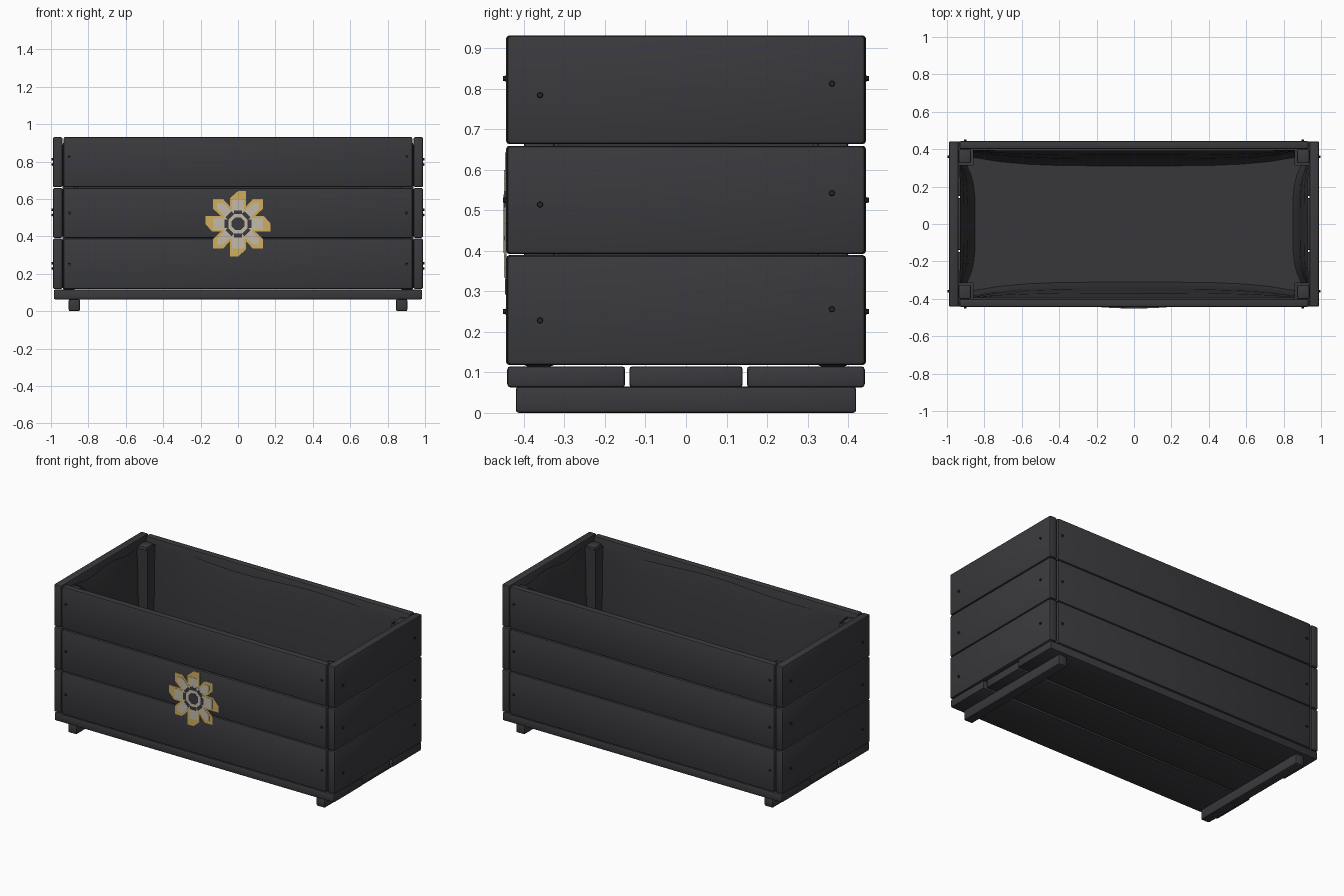
import bpy, bmesh, math
from mathutils import Matrix

if "Cube" in bpy.data.objects:
    bpy.data.objects.remove(bpy.data.objects["Cube"], do_unlink=True)


def material(name, r, g, b):
    m = bpy.data.materials.new(name)
    m.use_nodes = True
    m.diffuse_color = (r, g, b, 1)
    m.node_tree.nodes["Principled BSDF"].inputs["Base Color"].default_value = (r, g, b, 1)
    return m


WOOD = material("charcoal wood", 0.042, 0.042, 0.048)
LINER = material("dark liner", 0.038, 0.038, 0.042)
METAL = material("black screw", 0.02, 0.02, 0.023)
GOLD = material("petal gold", 0.62, 0.42, 0.11)
CREAM = material("petal cream", 0.55, 0.5, 0.4)


def finish(name, bm, mat, angle=None):
    mesh = bpy.data.meshes.new(name)
    bm.to_mesh(mesh)
    bm.free()
    mesh.materials.append(mat)
    ob = bpy.data.objects.new(name, mesh)
    bpy.context.collection.objects.link(ob)
    if angle:
        bpy.ops.object.select_all(action="DESELECT")
        ob.select_set(True)
        bpy.context.view_layer.objects.active = ob
        bpy.ops.object.shade_smooth_by_angle(angle=math.radians(angle))
    return ob


def board(name, x, y, z, bevel=0.008):
    """Bevelled block spanning the given (low, high) ranges."""
    bm = bmesh.new()
    bmesh.ops.create_cube(bm, size=1)
    for v in bm.verts:
        v.co = [r[0] if c < 0 else r[1] for c, r in zip(v.co, (x, y, z))]
    bmesh.ops.bevel(bm, geom=bm.edges[:], offset=bevel, segments=2,
                    profile=0.5, affect="EDGES")
    return finish(name, bm, WOOD, 35)


def span(side, a, b):
    return tuple(sorted((side * a, side * b)))


# Wall planks in three tiers
TIERS = [("lower", 0.118, 0.389), ("middle", 0.392, 0.659), ("upper", 0.663, 0.931)]
for tier, z0, z1 in TIERS:
    for s, n in ((-1, "front"), (1, "back")):
        board(f"{tier}_{n}_plank", (-0.932, 0.932), span(s, 0.4, 0.444), (z0, z1))
    for s, n in ((-1, "right"), (1, "left")):
        board(f"{tier}_{n}_plank", span(s, 0.938, 0.99), (-0.442, 0.442), (z0, z1), 0.01)

# Base boards, runners and corner posts
for n, y, end in (("front", (-0.441, -0.15), 0.985), ("middle", (-0.14, 0.14), 0.972),
                  ("back", (0.15, 0.441), 0.985)):
    board(f"{n}_base_board", (-end, end), y, (0.063, 0.115))
for s, n in ((-1, "right"), (1, "left")):
    board(f"{n}_runner", span(s, 0.845, 0.905), (-0.42, 0.42), (0, 0.065))
    for t, m in ((-1, "front"), (1, "back")):
        board(f"{m}_{n}_post", span(s, 0.872, 0.937), span(t, 0.325, 0.4), (0.115, 0.9))


# Screw heads on every plank end
def screws(name, spots, rotation):
    bm = bmesh.new()
    for p in spots:
        bmesh.ops.create_cone(bm, cap_ends=True, segments=10, radius1=0.008, radius2=0.006,
                              depth=0.012, matrix=Matrix.Translation(p) @ rotation)
    finish(name, bm, METAL)


for s, n in ((-1, "front"), (1, "back")):
    screws(f"{n}_screws", [(t * 0.902, s * 0.445, z) for t in (-1, 1)
                           for z in (0.25, 0.525, 0.825)],
           Matrix.Rotation(-s * math.pi / 2, 4, "X"))
for s, n in ((-1, "right"), (1, "left")):
    screws(f"{n}_screws", [(s * 0.992, t * 0.36, z + t * 0.014) for t in (-1, 1)
                           for z in (0.242, 0.528, 0.798)],
           Matrix.Rotation(s * math.pi / 2, 4, "Y"))


# Sagging liner, notched around the posts
def liner_loop(bm, inset, bow, z, wave):
    pts = []
    for q in range(4):
        a, b = ((0.86, 0.396), (0.315, 0.934))[q % 2]
        for i in range(13):
            t = 1 - i / 6
            u, v = t * a, b - inset - bow * (1 - t ** 4)
            x, y = ((u, v), (-v, u), (-u, -v), (v, -u))[q]
            pts.append((x, y, z + wave * math.sin(5 * t + q)))
        # inner corner of the notch
        sx, sy = ((-1, 1), (-1, -1), (1, -1), (1, 1))[q]
        pts.append((sx * 0.86, sy * 0.315, z))
    return [bm.verts.new(p) for p in pts]


bm = bmesh.new()
loops = [liner_loop(bm, *row) for row in
         ((0, 0.004, 0.89, 0.012), (0.006, 0.02, 0.8, 0.008), (0.012, 0.035, 0.5, 0),
          (0.016, 0.045, 0.2, 0), (0.04, 0.045, 0.14, 0))]
for top, low in zip(loops, loops[1:]):
    for i in range(len(top)):
        j = (i + 1) % len(top)
        bm.faces.new((top[i], top[j], low[j], low[i]))
bm.faces.new(loops[-1])
finish("liner", bm, LINER, 50)


# Painted flower: thin plates stacked on the front
def plate(name, shapes, mat, depth):
    bm = bmesh.new()
    for pts in shapes:
        base = bm.faces.new([bm.verts.new((x, -0.443, 0.467 + z)) for x, z in pts])
        ext = bmesh.ops.extrude_face_region(bm, geom=[base])["geom"]
        for v in ext:
            if isinstance(v, bmesh.types.BMVert):
                v.co.y -= depth
    bmesh.ops.recalc_face_normals(bm, faces=bm.faces[:])
    finish(name, bm, mat)


def spin(pts, count=4):
    out = []
    for k in range(count):
        c, s = math.cos(k * math.tau / count), math.sin(k * math.tau / count)
        out.append([(x * c - z * s, x * s + z * c) for x, z in pts])
    return out


def ring_part(radius, count):
    return [(radius * math.cos(k * math.tau / count + math.pi / count),
             radius * math.sin(k * math.tau / count + math.pi / count)) for k in range(count)]


U = 0.0053
straight = [(-8, 14), (-8, 26), (0, 33), (8, 33), (8, 14)]
slanted = [(5, 14), (15, 25), (25, 25), (25, 15), (14, 5)]
straight_in = [(-6, 12), (-6, 25), (6, 25), (6, 12)]
slanted_in = [(6, 12), (15, 21), (21, 21), (21, 15), (12, 6)]


def scaled(pts):
    return [(x * U, z * U) for x, z in pts]


plate("flower_petals", spin(scaled(straight)) + spin(scaled(slanted)), GOLD, 0.004)
plate("flower_petal_centres", spin(scaled(straight_in)) + spin(scaled(slanted_in)), CREAM, 0.0055)
plate("flower_disc", [ring_part(0.085, 8)], CREAM, 0.0065)
dash = [(-0.022, 0.052), (-0.022, 0.072), (0.022, 0.072), (0.022, 0.052)]
plate("flower_ring", spin(dash, 8), WOOD, 0.0075)
plate("flower_eye", [ring_part(0.037, 8)], WOOD, 0.0075)
